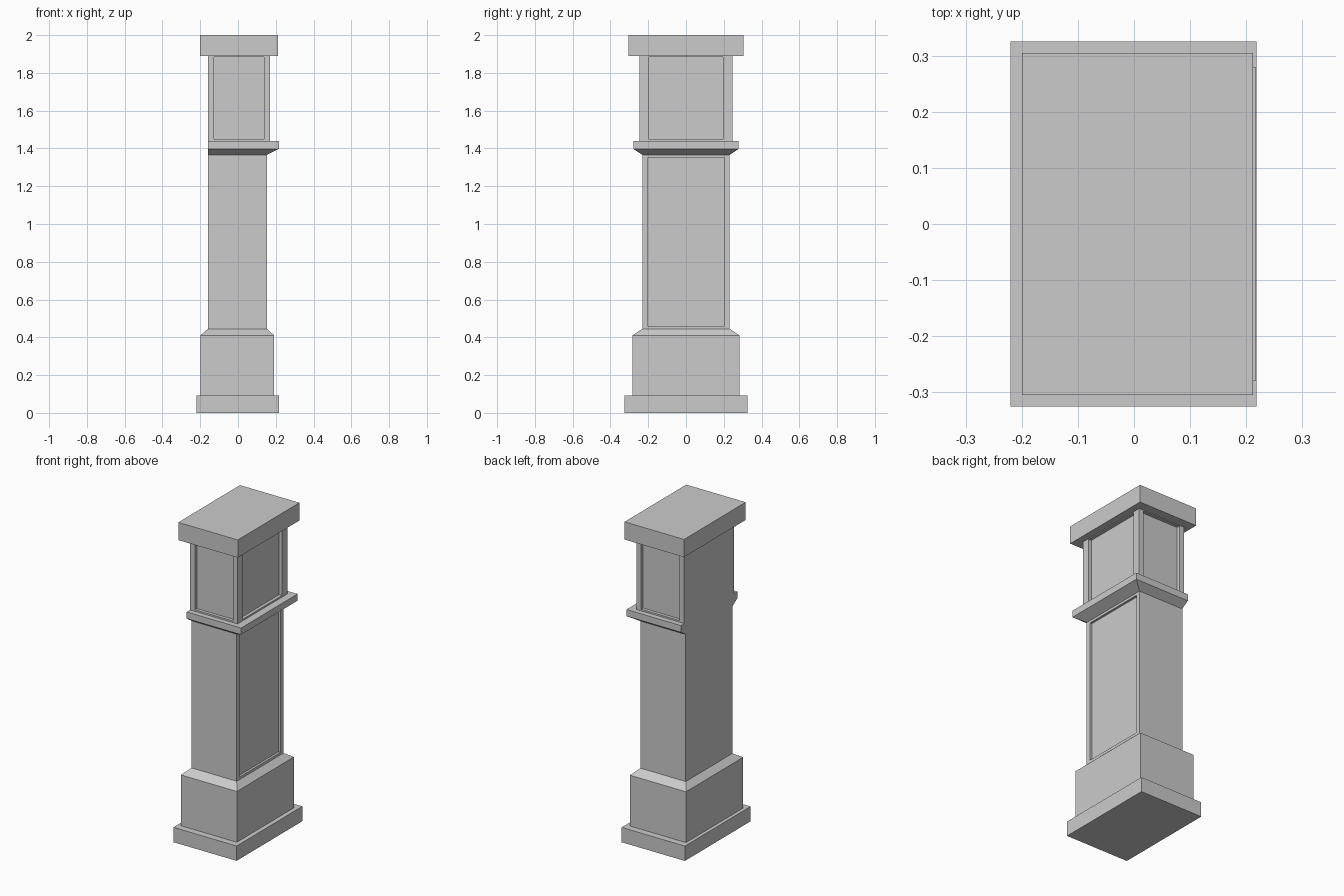
import bpy, bmesh
from mathutils import Vector

if "Cube" in bpy.data.objects:
    bpy.data.objects.remove(bpy.data.objects["Cube"])


def loft(name, sections, recesses=()):
    """Stack rectangular sections (z, x0, x1, half_y), then sink panels.
    recess = (outward normal, low corner, high corner, depth)"""
    bm = bmesh.new()
    rings = []
    for z, x0, x1, h in sections:
        rings.append([bm.verts.new(p) for p in
                      ((x0, -h, z), (x1, -h, z), (x1, h, z), (x0, h, z))])
    bm.faces.new(rings[0][::-1])
    bm.faces.new(rings[-1])
    for a, b in zip(rings, rings[1:]):
        for i in range(4):
            j = (i + 1) % 4
            bm.faces.new((a[i], a[j], b[j], b[i]))
    bm.normal_update()

    for normal, low, high, depth in recesses:
        n = Vector(normal)
        face = max(bm.faces, key=lambda f: (round(f.normal.dot(n), 3), f.calc_area()))
        mid = face.calc_center_median()
        bmesh.ops.inset_individual(bm, faces=[face], thickness=0.004)
        # Snap the inset border to the panel outline
        axis = 0 if abs(n.x) > 0.5 else 1
        for v in face.verts:
            for k in (1 - axis, 2):
                v.co[k] = low[k // 2] if v.co[k] < mid[k] else high[k // 2]
        # Push the panel inward with straight walls
        new = bmesh.ops.extrude_discrete_faces(bm, faces=[face])["faces"][0]
        for v in new.verts:
            v.co -= n * depth
        bm.normal_update()

    bmesh.ops.recalc_face_normals(bm, faces=bm.faces[:])
    mesh = bpy.data.meshes.new(name)
    bm.to_mesh(mesh)
    bm.free()
    ob = bpy.data.objects.new(name, mesh)
    bpy.context.collection.objects.link(ob)
    return ob


# Foot slab
loft("plinth", [(0, -0.22, 0.218, 0.325), (0.093, -0.22, 0.218, 0.325)])

# Lower box with sloped shoulder
loft("base", [(0.093, -0.198, 0.19, 0.283), (0.411, -0.198, 0.19, 0.283),
              (0.445, -0.16, 0.153, 0.231)])

# Tall trunk with a sunken door panel on the right side
loft("trunk", [(0.445, -0.16, 0.153, 0.231), (1.366, -0.16, 0.153, 0.231)],
     [((1, 0, 0), (-0.202, 0.461), (0.202, 1.351), 0.014)])

# Flared moulding, flush with the flat left side
loft("waist_moulding", [(1.366, -0.16, 0.153, 0.231), (1.398, -0.16, 0.217, 0.279),
                        (1.44, -0.16, 0.217, 0.279)])

# Hood with three sunken windows between corner posts
side_window = ((-0.127, 1.45), (0.138, 1.884), 0.02)
loft("hood", [(1.44, -0.16, 0.169, 0.246), (1.889, -0.16, 0.169, 0.246)],
     [((1, 0, 0), (-0.195, 1.45), (0.195, 1.884), 0.02),
      ((0, -1, 0), *side_window), ((0, 1, 0), *side_window)])

# Flat top cap
loft("cap", [(1.889, -0.2, 0.212, 0.305), (2.0, -0.2, 0.212, 0.305)])
